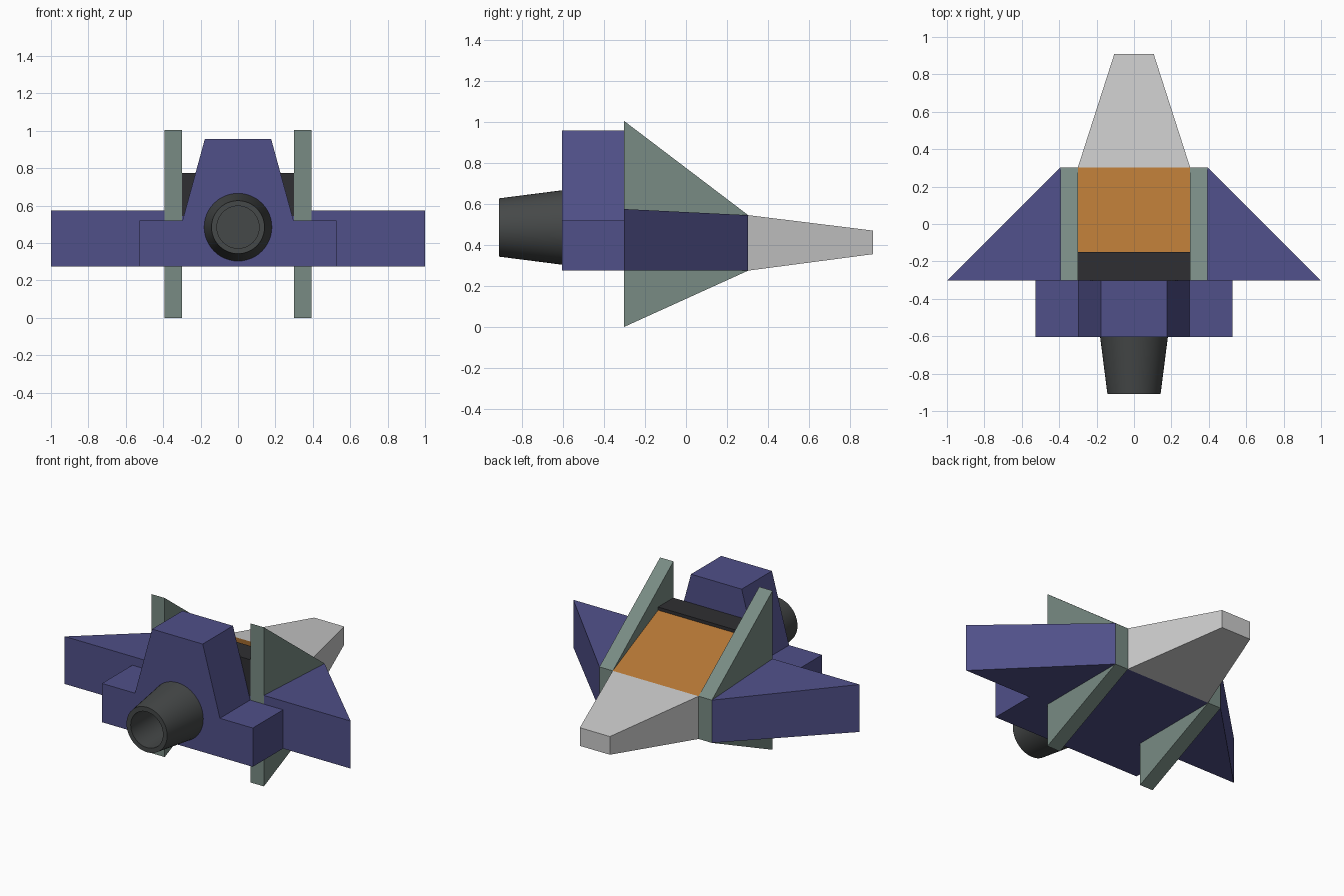
import bpy, bmesh, math

if "Cube" in bpy.data.objects:
    bpy.data.objects.remove(bpy.data.objects["Cube"])

def paint(name, rgb):
    m = bpy.data.materials.new(name)
    m.diffuse_color = (*rgb, 1)
    m.use_nodes = True
    m.node_tree.nodes["Principled BSDF"].inputs["Base Color"].default_value = m.diffuse_color
    return m

navy = paint("navy", (0.08, 0.08, 0.25))
sage = paint("sage", (0.19, 0.26, 0.23))
orange = paint("orange", (0.45, 0.18, 0.035))
black = paint("charcoal", (0.028, 0.028, 0.032))
steel = paint("dark_steel", (0.06, 0.065, 0.065))

def loft(name, a, b, mat=None, mirror=False):
    """Closed solid between two matching loops of points."""
    bm = bmesh.new()
    va, vb = [bm.verts.new(p) for p in a], [bm.verts.new(p) for p in b]
    n = len(va)
    bm.faces.new(va)
    bm.faces.new(vb[::-1])
    for i in range(n):
        j = (i + 1) % n
        bm.faces.new((va[i], vb[i], vb[j], va[j]))
    bmesh.ops.recalc_face_normals(bm, faces=bm.faces)
    me = bpy.data.meshes.new(name)
    bm.to_mesh(me)
    bm.free()
    ob = bpy.data.objects.new(name, me)
    bpy.context.collection.objects.link(ob)
    if mat:
        me.materials.append(mat)
    if mirror:
        ob.modifiers.new("Mirror", 'MIRROR').use_axis[0] = True
    return ob

def side_prism(name, yz, x0, x1, mat, mirror=False):
    return loft(name, [(x0, y, z) for y, z in yz], [(x1, y, z) for y, z in yz], mat, mirror)

def rect(w, y, z0, z1):
    return [(-w, y, z0), (w, y, z0), (w, y, z1), (-w, y, z1)]

Y = 0.303   # half length of the hull
B = 0.275   # underside height

# Hull, canopy and the block behind it
loft("hull", rect(0.3, Y, B, 0.545), rect(0.3, -Y, B, 0.545), navy)
side_prism("canopy", [(Y, 0.545), (-0.15, 0.755), (-0.15, 0.545)], -0.3, 0.3, orange)
loft("canopy_rear", rect(0.3, -0.15, 0.545, 0.775), rect(0.3, -Y, 0.545, 0.775), black)

# Tapered nose
loft("nose", rect(0.3, Y, B, 0.545), rect(0.105, 0.91, 0.355, 0.47))

# Vertical fins and delta wings
side_prism("fins", [(Y, B), (Y, 0.545), (-Y, 1.005), (-Y, 0.0)], 0.3, 0.393, sage, True)
plan = [(0.393, Y, 0.545), (0.393, -Y, 0.575), (1.0, -Y, 0.575)]
loft("wings", [(x, y, B) for x, y, z in plan], plan, navy, True)

# Engine housing: stepped profile
half = [(0.527, B), (0.527, 0.52), (0.297, 0.52), (0.177, 0.957)]
prof = half + [(-x, z) for x, z in half[::-1]]
loft("engine_housing", [(x, -Y, z) for x, z in prof], [(x, -0.605, z) for x, z in prof], navy)

# Hollow nozzle, turned around the y axis
bm = bmesh.new()
ring = [bm.verts.new((r, y, 0)) for r, y in
        [(0, -0.605), (0.181, -0.605), (0.142, -0.91), (0.113, -0.91), (0.113, -0.64), (0, -0.64)]]
edges = [bm.edges.new(p) for p in zip(ring, ring[1:])]
bmesh.ops.spin(bm, geom=ring + edges, axis=(0, 1, 0), cent=(0, 0, 0),
               angle=2 * math.pi, steps=48)
bmesh.ops.remove_doubles(bm, verts=bm.verts, dist=1e-4)
bmesh.ops.recalc_face_normals(bm, faces=bm.faces)
me = bpy.data.meshes.new("nozzle")
bm.to_mesh(me)
bm.free()
me.materials.append(steel)
nozzle = bpy.data.objects.new("nozzle", me)
nozzle.location.z = 0.485
bpy.context.collection.objects.link(nozzle)
bpy.context.view_layer.objects.active = nozzle
nozzle.select_set(True)
bpy.ops.object.shade_smooth_by_angle(angle=math.radians(35))
